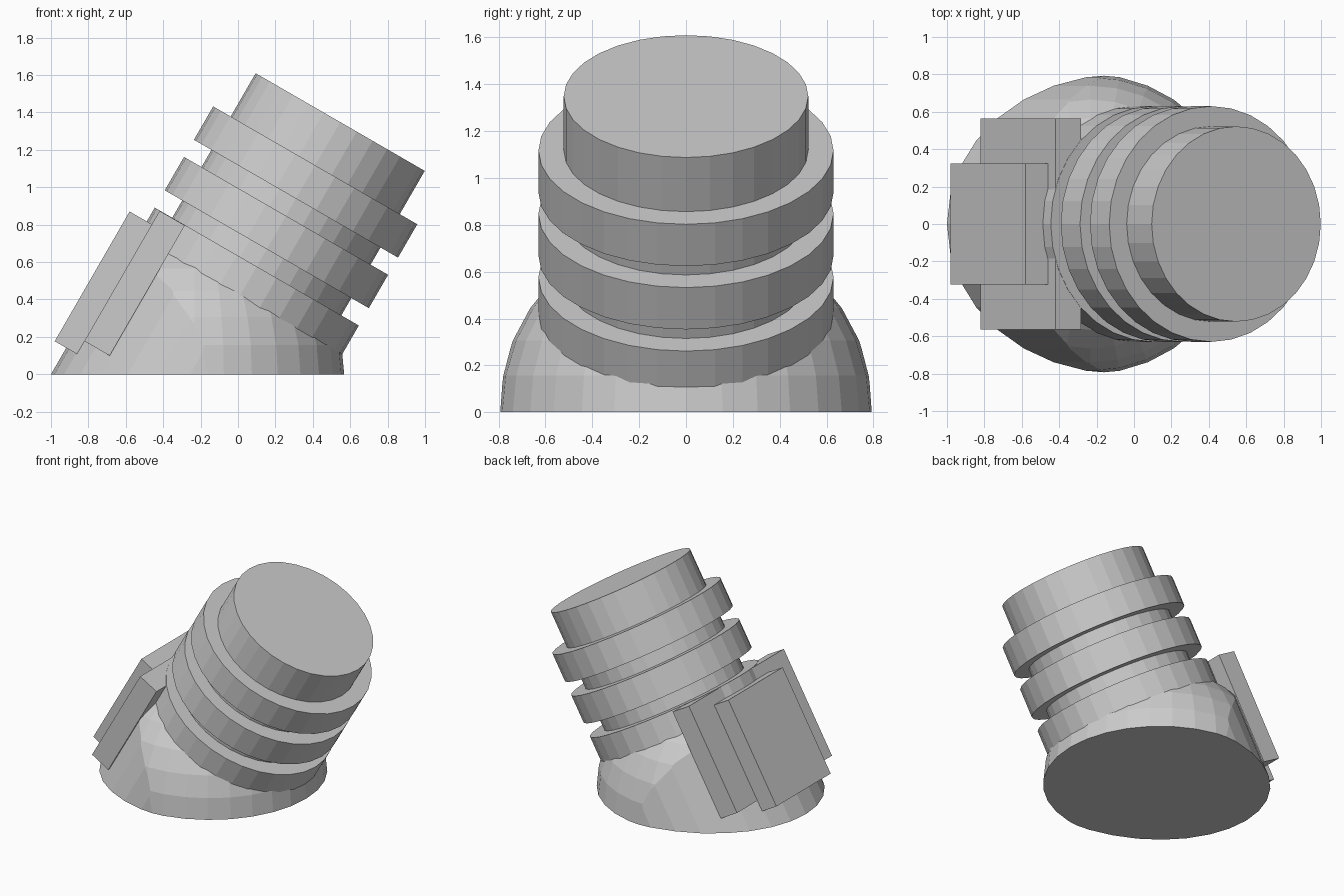
import bpy
from math import radians
from mathutils import Matrix, Vector

if "Cube" in bpy.data.objects:
    bpy.data.objects.remove(bpy.data.objects["Cube"])

# Tilted frame: local x = across, local z = along the leaning barrel axis
TILT = Matrix.Rotation(radians(30), 4, 'Y')
AXIS = -0.201


def tilted(p, s):
    return TILT @ Vector((p, 0, s))


def cylinder(name, p, radius, s0, s1):
    bpy.ops.mesh.primitive_cylinder_add(
        vertices=32, radius=radius, depth=s1 - s0,
        location=tilted(p, (s0 + s1) / 2), rotation=(0, radians(30), 0))
    bpy.context.object.name = name
    return bpy.context.object


def plate(name, p0, p1, half_width, s0, s1):
    bpy.ops.mesh.primitive_cube_add(
        size=1, location=tilted((p0 + p1) / 2, (s0 + s1) / 2),
        rotation=(0, radians(30), 0))
    ob = bpy.context.object
    ob.name = name
    ob.scale = (p1 - p0, half_width * 2, s1 - s0)


def boolean(ob, cutter, operation):
    bpy.context.view_layer.objects.active = ob
    mod = ob.modifiers.new(operation.title(), 'BOOLEAN')
    mod.operation, mod.object, mod.solver = operation, cutter, 'EXACT'
    bpy.ops.object.modifier_apply(modifier=mod.name)
    bpy.data.objects.remove(cutter, do_unlink=True)


# Domed base: sphere trimmed by a leaning cylinder, cut flat at the ground
bpy.ops.mesh.primitive_uv_sphere_add(segments=32, ring_count=16, radius=0.8,
                                     location=(-0.232, 0, 0))
base = bpy.context.object
base.name = "domed_base"
boolean(base, cylinder("trim_cutter", -0.066, 0.8, -2, 2), 'INTERSECT')
bpy.ops.mesh.primitive_cube_add(size=4, location=(0, 0, -2))
boolean(base, bpy.context.object, 'DIFFERENCE')

# Barrel with three raised rings
cylinder("barrel", AXIS, 0.522, 0.2, 1.441)
for i, s in enumerate((0.343, 0.656, 0.968)):
    cylinder(f"barrel_ring_{i + 1}", AXIS, 0.63, s, s + 0.206)

# Stepped back plates
plate("wide_back_plate", -0.80, -0.644, 0.565, -0.257, 0.547)
plate("narrow_back_plate", -0.937, -0.80, 0.323, -0.337, 0.464)
